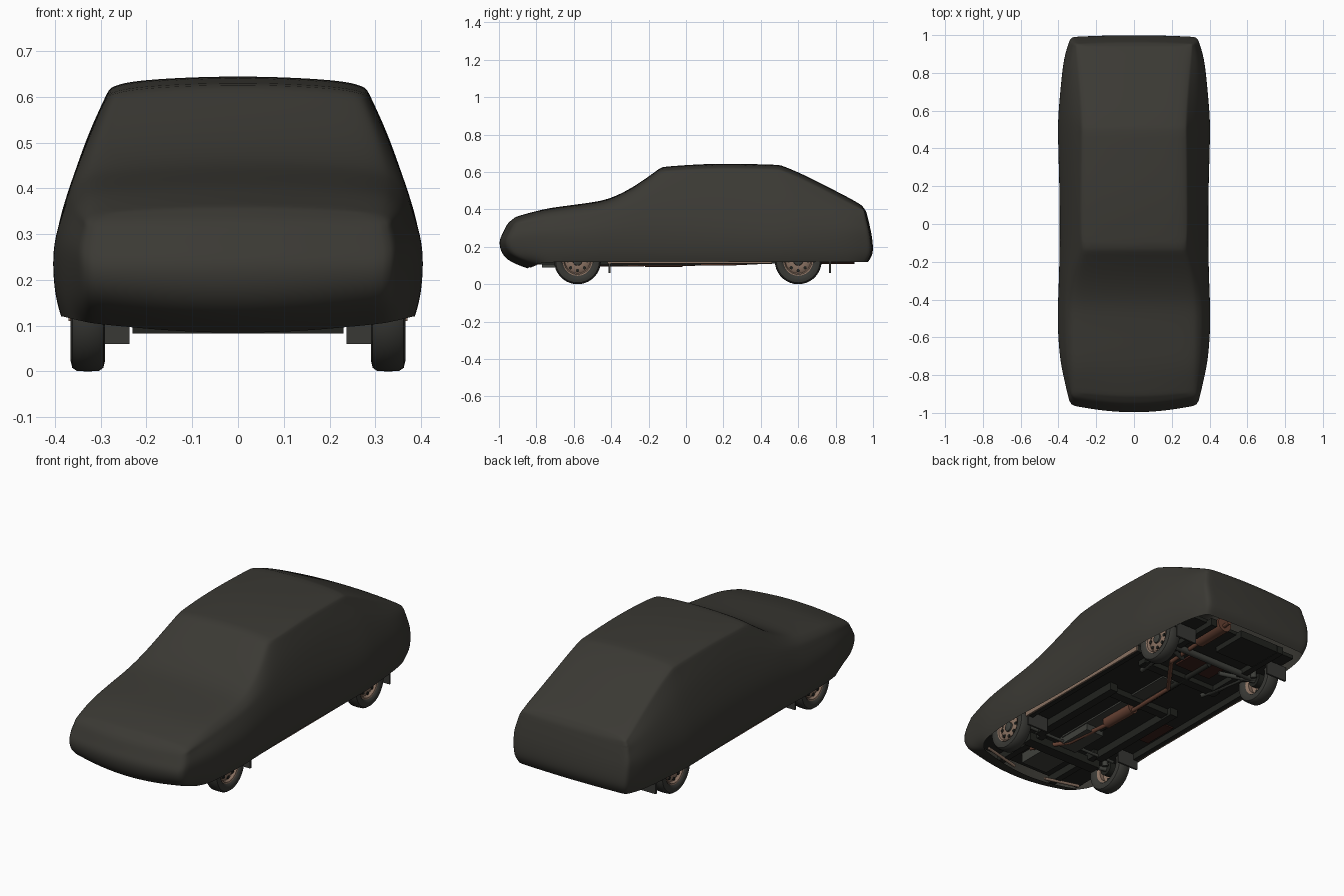
import bpy, bmesh, math
from mathutils import Vector

old = bpy.data.objects.get("Cube")
if old:
    bpy.data.objects.remove(old, do_unlink=True)


def material(name, r, g, b):
    m = bpy.data.materials.new(name)
    m.use_nodes = True
    m.diffuse_color = (r, g, b, 1)
    m.node_tree.nodes["Principled BSDF"].inputs["Base Color"].default_value = (r, g, b, 1)
    return m


FABRIC = material("charcoal fabric", .043, .041, .034)
RUBBER = material("tyre rubber", .04, .04, .035)
TAN = material("tan body paint", .25, .165, .12)
RUST = material("rusty exhaust", .13, .052, .032)
DARK = material("dark underbody", .016, .017, .014)
STEEL = material("grey steel", .05, .052, .045)
RED = material("dark red primer", .045, .014, .01)


def finish(name, bm, mat, angle=40):
    bmesh.ops.recalc_face_normals(bm, faces=bm.faces[:])
    mesh = bpy.data.meshes.new(name)
    bm.to_mesh(mesh)
    bm.free()
    mesh.materials.append(mat)
    ob = bpy.data.objects.new(name, mesh)
    bpy.context.collection.objects.link(ob)
    bpy.ops.object.select_all(action='DESELECT')
    ob.select_set(True)
    bpy.context.view_layer.objects.active = ob
    bpy.ops.object.shade_smooth_by_angle(angle=math.radians(angle))
    return ob


def box(name, centre, size, mat):
    bm = bmesh.new()
    bmesh.ops.create_cube(bm, size=1)
    for v in bm.verts:
        v.co = Vector(centre) + v.co * Vector(size)
    return finish(name, bm, mat, 20)


def rod(name, a, b, radius, mat, sides=14):
    a, b = Vector(a), Vector(b)
    bm = bmesh.new()
    bmesh.ops.create_cone(bm, cap_ends=True, segments=sides, radius1=radius,
                          radius2=radius, depth=(b - a).length)
    turn = (b - a).to_track_quat('Z', 'Y').to_matrix()
    for v in bm.verts:
        v.co = turn @ v.co + (a + b) / 2
    return finish(name, bm, mat)


def lathe(name, profile, centre, side, mat):
    # profile of (outward offset, radius), turned about the axle
    bm = bmesh.new()
    verts = [bm.verts.new((side * x, 0, r)) for x, r in profile]
    edges = [bm.edges.new(pair) for pair in zip(verts, verts[1:])]
    bmesh.ops.spin(bm, geom=verts + edges, cent=(0, 0, 0), axis=(1, 0, 0),
                   angle=math.tau, steps=36)
    bmesh.ops.remove_doubles(bm, verts=bm.verts[:], dist=.0003)
    bmesh.ops.translate(bm, verts=bm.verts[:], vec=centre)
    return finish(name, bm, mat)


# Car cover: y, widest x, belt x, belt z, roof edge x, top z, hem z
STATIONS = [
    (-.93, .337, .330, .31, .322, .362, .105),
    (-.77, .385, .360, .335, .335, .402, .115),
    (-.66, .400, .368, .35, .338, .418, .12),
    (-.50, .408, .372, .37, .340, .438, .12),
    (-.40, .404, .370, .385, .335, .458, .12),
    (-.27, .399, .367, .41, .315, .525, .12),
    (-.13, .396, .362, .42, .284, .628, .12),
    (.15, .395, .358, .43, .282, .650, .12),
    (.50, .408, .360, .43, .278, .639, .12),
    (.60, .402, .360, .42, .279, .602, .12),
    (.80, .384, .355, .38, .295, .500, .12),
    (.90, .368, .343, .36, .305, .448, .12),
    (.95, .337, .325, .34, .308, .422, .12),
]
FRONT_Y = (-.81, -.94, -.968, -.945, -.926, -.917, -.908, -.89)
REAR_Y = (.965, .995, .986, .977, .967, .96, .953, .94)
COLUMNS = (-.5, 0, .5)


def half_section(s):
    y, wide, bx, bz, ex, top, hem = s
    ez = top - .028
    wz = .225 if y < -.9 else .25
    return [(wide - .02, hem), (wide - .006, hem + .045), (wide, wz),
            ((wide + bx) / 2 + .007, (wz + bz) / 2), (bx, bz),
            ((bx + ex) / 2 + .006, (bz + ez) / 2), (ex, ez), (ex - .03, top - .012)]


def car_cover():
    bm = bmesh.new()
    rings = []
    for k, s in enumerate(STATIONS):
        ys = FRONT_Y if k == 0 else REAR_Y if k == len(STATIONS) - 1 else [s[0]] * 8
        bulge = -.02 if k == 0 else 0
        half = half_section(s)
        pts = [(-x, y, z) for (x, z), y in zip(half, ys)]
        pts += [(t * half[-1][0], ys[-1] + bulge * (1 - t * t), s[5] - .012 * t * t)
                for t in COLUMNS]
        pts += [(x, y, z) for (x, z), y in zip(half[::-1], ys[::-1])]
        rings.append([bm.verts.new(p) for p in pts])
    for a, b in zip(rings, rings[1:]):
        for i in range(len(a) - 1):
            bm.faces.new((a[i], a[i + 1], b[i + 1], b[i]))
    # rounded nose and tail panels
    for ring, bulge, sag in ((rings[0], -.04, .022), (rings[-1], .01, 0)):
        rows = []
        for i in range(7):
            left, right = ring[i], ring[-1 - i]
            middle = [bm.verts.new((t * right.co.x, right.co.y + bulge * (1 - t * t),
                                    right.co.z - (sag * (1 - t * t) if i < 2 else 0)))
                      for t in COLUMNS]
            rows.append([left] + middle + [right])
        rows.append(ring[7:12])
        for a, b in zip(rows, rows[1:]):
            for i in range(4):
                bm.faces.new((a[i], a[i + 1], b[i + 1], b[i]))
    # cloth pulled tight over the body edges
    crease = bm.edges.layers.float.new("crease_edge")

    def tighten(chain, amount):
        for pair in zip(chain, chain[1:]):
            bm.edges.get(pair)[crease] = amount

    tighten(rings[0], .45)
    tighten(rings[-1], .45)
    tighten(rings[-1][5:14], .7)
    for k in (6, 8):
        tighten(rings[k][6:13], .6)
    for i in (6, 12):
        tighten([ring[i] for ring in rings[6:]], .5)
    ob = finish("car_cover", bm, FABRIC, 80)
    sub = ob.modifiers.new("soft_cloth", 'SUBSURF')
    sub.levels = sub.render_levels = 3


car_cover()

# Wheels
TYRE = [(.024, .078), (.034, .086), (.038, .1), (.034, .117), (.024, .124), (0, .125),
        (-.024, .124), (-.034, .117), (-.038, .1), (-.034, .086), (-.024, .078)]
RIM = [(-.024, .079), (-.012, .066), (.012, .066), (.012, .07), (.026, .073), (.028, .08),
       (.024, .08), (.024, .073), (.01, .066), (.02, .05), (.018, .03), (.018, 0)]
HUB = [(.015, .026), (.026, .024), (.03, .014), (.03, 0)]
for side, word in ((1, "left"), (-1, "right")):
    for y, end in ((-.58, "front"), (.60, "rear")):
        label = f"{end}_{word}_"
        c = Vector((side * .328, y, .125))
        lathe(label + "tyre", TYRE, c, side, RUBBER)
        lathe(label + "rim", RIM, c, side, TAN)
        lathe(label + "hub_cap", HUB, c, side, STEEL)
        lathe(label + "brake_drum", [(-.03, 0), (-.03, .04), (.005, .04)], c, side, DARK)
        for n in range(8):
            a = math.tau * n / 8
            p = c + Vector((side * .015, .052 * math.cos(a), .052 * math.sin(a)))
            rod(label + "rim_slot", p, p + Vector((side * .007, 0, 0)), .009, DARK, 10)
        # mud flap behind each wheel
        box(label + "mud_flap", (side * .30, y + .17, .10), (.125, .01, .08), RUBBER)
        # suspension arms
        rod(label + "arm", (side * .30, y, .115), (side * .12, y - .07, .125), .012, STEEL)
        rod(label + "strut", (side * .27, y + .03, .11), (side * .24, y + .05, .24), .016, STEEL)

    # lengthwise frame parts: painted rocker outside, dark sill inside
    box(word + "_rocker", (side * .366, .02, .127), (.008, .88, .034), TAN)
    box(word + "_sill", (side * .348, .02, .126), (.026, .88, .036), DARK)
    box(word + "_frame_rail", (side * .20, -.22, .125), (.045, .60, .045), DARK)
    box(word + "_front_rail", (side * .17, -.68, .13), (.035, .36, .05), DARK)
    box(word + "_rear_rail", (side * .22, .62, .135), (.035, .56, .04), DARK)
    rod(word + "_trailing_arm", (side * .20, .30, .125), (side * .25, .60, .12), .012, STEEL)
    # painted lip behind the nose
    rod(word + "_nose_lip", (side * .30, -.795, .112), (side * .10, -.83, .098), .008, TAN)

# Underbody
box("floor_pan", (0, 0, .155), (.68, 1.72, .02), DARK)
box("transmission_tunnel", (0, -.10, .142), (.12, .80, .012), STEEL)
box("front_crossmember", (0, -.58, .105), (.46, .06, .045), DARK)
box("middle_crossmember", (0, .03, .13), (.44, .05, .035), DARK)
box("rear_crossmember", (0, .36, .135), (.50, .05, .035), DARK)
box("oil_pan", (.02, -.68, .12), (.16, .18, .06), STEEL)
box("gearbox", (0, -.42, .125), (.11, .22, .05), STEEL)
box("fuel_tank", (-.08, .80, .135), (.24, .20, .04), DARK)
box("right_floor_patch", (-.275, -.17, .142), (.09, .2, .008), RED)
box("rear_floor_patch", (-.02, .52, .14), (.22, .16, .01), RED)
rod("rear_axle", (-.30, .60, .125), (.30, .60, .125), .018, STEEL)
rod("steering_rod", (-.28, -.50, .115), (.28, -.50, .115), .008, STEEL)
rod("propeller_shaft", (-.03, -.30, .13), (-.03, .56, .13), .014, DARK)

# Exhaust line
ROUTE = [(.13, -.67, .12), (.03, -.47, .105), (-.01, -.12, .108), (-.01, .26, .112),
         (.145, .47, .122), (.15, .72, .135)]
for a, b in zip(ROUTE, ROUTE[1:]):
    rod("exhaust_pipe", a, b, .011, RUST)
rod("middle_muffler", (-.005, -.22, .122), (-.01, -.02, .122), .03, RUST)
rod("rear_muffler", (.15, .70, .15), (.15, .90, .15), .042, RUST)
rod("tail_pipe", (.15, .88, .14), (.16, .95, .135), .011, RUST)
